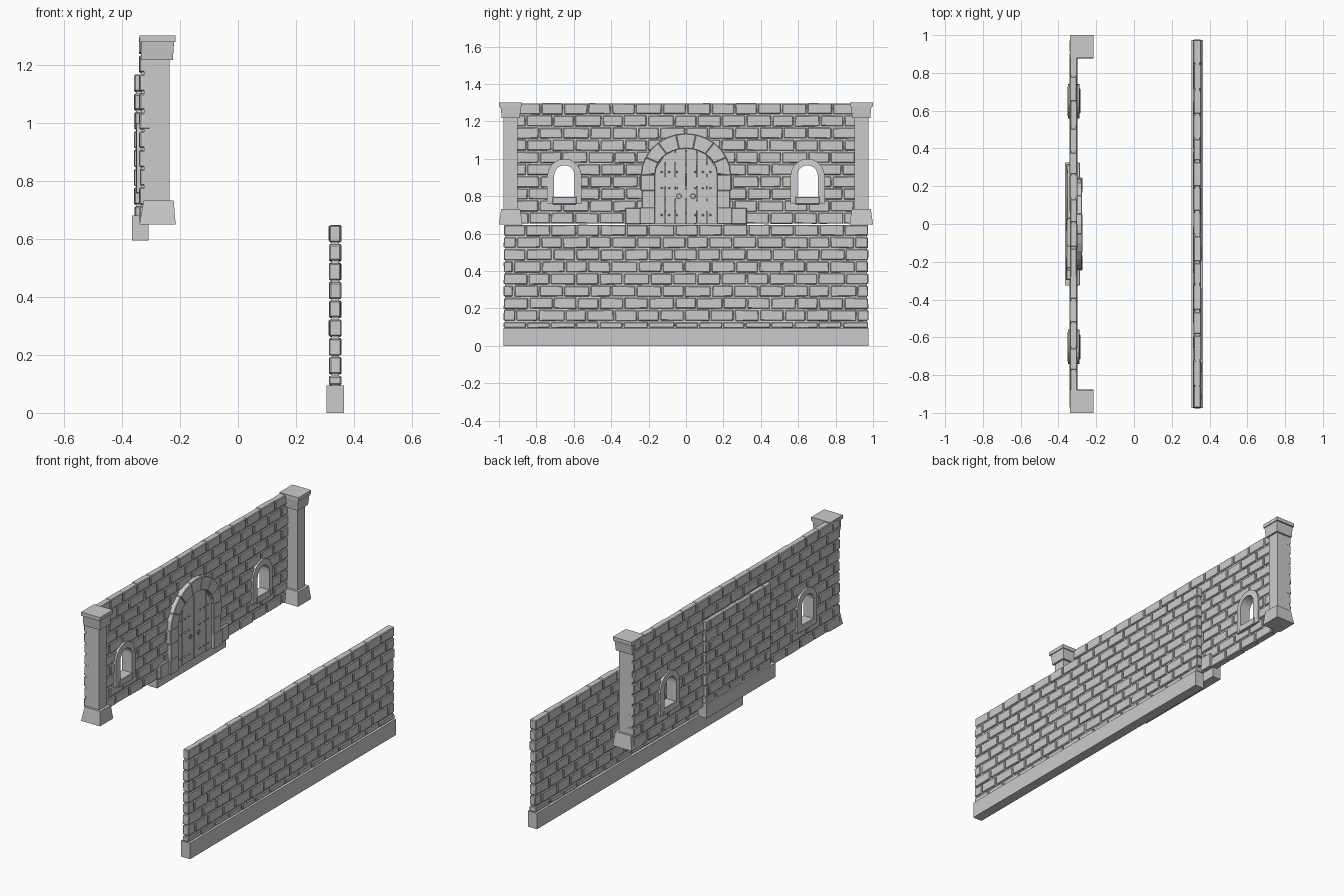
import bpy, bmesh, math, random
from mathutils import Matrix, Vector

random.seed(4)
cube = bpy.data.objects.get("Cube")
if cube:
    bpy.data.objects.remove(cube, do_unlink=True)

stone = bpy.data.materials.new("grey_stone")
stone.use_nodes = True
GREY = (0.6, 0.6, 0.6, 1)
stone.diffuse_color = GREY
stone.node_tree.nodes["Principled BSDF"].inputs["Base Color"].default_value = GREY

ROW = 0.065      # brick course height
LENGTH = 0.13    # brick length
GAP = 0.004      # half of a joint
WALL_X = -0.32   # centre plane of the gate wall


def prism(bm, outline, x0, x1):
    """Extrude a (y, z) outline along x."""
    a = [bm.verts.new((x0, y, z)) for y, z in outline]
    b = [bm.verts.new((x1, y, z)) for y, z in outline]
    bm.faces.new(a)
    bm.faces.new(b[::-1])
    for i in range(len(a)):
        j = (i + 1) % len(a)
        bm.faces.new((a[i], b[i], b[j], a[j]))


def rect(y0, y1, z0, z1):
    return [(y0, z0), (y1, z0), (y1, z1), (y0, z1)]


def finish(name, bm, bevel=0.0):
    bmesh.ops.recalc_face_normals(bm, faces=bm.faces)
    mesh = bpy.data.meshes.new(name)
    bm.to_mesh(mesh)
    bm.free()
    mesh.materials.append(stone)
    ob = bpy.data.objects.new(name, mesh)
    bpy.context.collection.objects.link(ob)
    if bevel:
        mod = ob.modifiers.new("worn_edges", 'BEVEL')
        mod.width = bevel
        mod.segments = 1
    return ob


def block(name, outline, x0, x1, bevel=0.0):
    bm = bmesh.new()
    prism(bm, outline, x0, x1)
    return finish(name, bm, bevel)


def brick_courses(name, cx, half, y0, y1, levels):
    """Staggered, slightly uneven bricks between successive heights."""
    bm = bmesh.new()
    for i, (z0, z1) in enumerate(zip(levels, levels[1:])):
        joints = [y0]
        y = y0 + LENGTH * (0.5 if i % 2 else 1)
        while y < y1 - 0.03:
            joints.append(y + random.uniform(-0.01, 0.01))
            y += LENGTH
        joints.append(y1)
        for a, b in zip(joints, joints[1:]):
            corners = rect(a + GAP, b - GAP, z0 + GAP, z1 - GAP)
            worn = [(y + random.uniform(-0.002, 0.002),
                     z + random.uniform(-0.002, 0.002)) for y, z in corners]
            prism(bm, worn, cx - half - random.uniform(-0.002, 0.002),
                  cx + half + random.uniform(-0.002, 0.002))
    return finish(name, bm, 0.004)


def arch(half, bottom, spring, top, steps=10, cy=0.0):
    """Open path up the right side, over an elliptical head, and down."""
    pts = [(cy + half, bottom)]
    for i in range(steps + 1):
        t = math.pi * i / steps
        pts.append((cy + half * math.cos(t), spring + (top - spring) * math.sin(t)))
    return pts + [(cy - half, bottom)]


def tapered_box(bm, low, high, z0, z1):
    """Box with different (x0, x1, y0, y1) rectangles at its two ends."""
    rings = []
    for (xa, xb, ya, yb), z in ((low, z0), (high, z1)):
        rings.append([bm.verts.new(p) for p in
                      ((xa, ya, z), (xb, ya, z), (xb, yb, z), (xa, yb, z))])
    bm.faces.new(rings[0])
    bm.faces.new(rings[1][::-1])
    for i in range(4):
        j = (i + 1) % 4
        bm.faces.new((rings[0][i], rings[0][j], rings[1][j], rings[1][i]))


# Low front wall on its plinth
block("front_wall_plinth", rect(-0.975, 0.975, 0, 0.095), 0.305, 0.365)
block("front_wall_mortar", rect(-0.968, 0.968, 0.09, 0.645), 0.322, 0.348)
brick_courses("front_wall_bricks", 0.335, 0.02, -0.978, 0.978,
              [0.092] + [0.13 + ROW * i for i in range(9)])

# Gate wall
gate = [block("gate_wall_mortar", rect(-0.968, 0.968, 0.655, 1.295),
              WALL_X - 0.013, WALL_X + 0.013),
        brick_courses("gate_wall_bricks", WALL_X, 0.02, -0.978, 0.978,
                      [0.65 + ROW * i for i in range(11)])]

# Cut both window openings through the gate wall
for side in (-1, 1):
    cutter = block("window_cutter", arch(0.07, 0.775, 0.91, 0.98, cy=side * 0.65),
                   WALL_X - 0.1, WALL_X + 0.1)
    cutter.hide_render = True
    for ob in gate:
        mod = ob.modifiers.new("opening", 'BOOLEAN')
        mod.operation = 'DIFFERENCE'
        mod.solver = 'EXACT'
        mod.object = cutter
        bpy.context.view_layer.objects.active = ob
        for m in list(ob.modifiers):
            bpy.ops.object.modifier_apply(modifier=m.name)
    bpy.data.objects.remove(cutter, do_unlink=True)

# Window surrounds and sills
for side, label in ((-1, "right"), (1, "left")):
    inner = arch(0.055, 0.795, 0.91, 0.965, cy=side * 0.65)
    outer = arch(0.092, 0.76, 0.905, 1.0, cy=side * 0.65)
    bm = bmesh.new()
    loops = [[bm.verts.new((x, y, z)) for y, z in path]
             for path, x in ((inner, -0.352), (outer, -0.35),
                             (outer, -0.29), (inner, -0.286))]
    for la, lb in zip(loops, loops[1:] + loops[:1]):
        for i in range(len(la)):
            j = (i + 1) % len(la)
            bm.faces.new((la[i], la[j], lb[j], lb[i]))
    finish("window_surround_" + label, bm)
    block("window_sill_" + label,
          rect(side * 0.65 - 0.065, side * 0.65 + 0.065, 0.757, 0.797),
          -0.352, -0.283, 0.003)

# Corner pillars with flared foot and stepped cap
for side, label in ((-1, "right"), (1, "left")):
    def plan(x0, x1, inner, outer):
        return (x0, x1, *sorted((side * inner, side * outer)))
    shaft = plan(-0.325, -0.237, 0.9, 0.975)
    foot = plan(-0.34, -0.215, 0.875, 1.0)
    foot_top = plan(-0.325, -0.222, 0.887, 0.988)
    cap_low = plan(-0.335, -0.225, 0.888, 0.985)
    cap_high = plan(-0.335, -0.22, 0.883, 0.992)
    plate = plan(-0.34, -0.215, 0.878, 1.0)
    bm = bmesh.new()
    for low, high, z0, z1 in ((shaft, shaft, 0.72, 1.23),
                              (foot, foot_top, 0.65, 0.733),
                              (cap_low, cap_high, 1.218, 1.283),
                              (plate, plate, 1.28, 1.302)):
        tapered_box(bm, low, high, z0, z1)
    finish("pillar_" + label, bm)

# Thickened brickwork and footing behind the doorway
block("rear_thickening_mortar", rect(-0.29, 0.31, 0.66, 1.165), -0.351, -0.32)
brick_courses("rear_thickening_bricks", -0.34, 0.017, -0.3, 0.32,
              [0.65 + ROW * i for i in range(9)])
block("doorway_footing", rect(-0.325, 0.325, 0.595, 0.68), -0.365, -0.308)

# Door surround: wedge stones over stacked jamb blocks
inner = arch(0.165, 0.9, 0.92, 1.055, 14)[1:-1]
outer = arch(0.24, 0.9, 0.91, 1.135, 14)[1:-1]
bm = bmesh.new()
for i in range(0, 14, 2):
    wedge = inner[i:i + 3] + outer[i:i + 3][::-1]
    prism(bm, wedge, -0.325, -0.274 + random.uniform(-0.004, 0.003))
for side in (-1, 1):
    for z0, z1, width in ((0.735, 0.83, 0.235), (0.83, 0.915, 0.242)):
        prism(bm, rect(*sorted((side * 0.165, side * width)), z0, z1), -0.325, -0.278)
    prism(bm, rect(*sorted((side * 0.165, side * 0.245)), 0.652, 0.74), -0.325, -0.273)
    prism(bm, rect(*sorted((side * 0.24, side * 0.325)), 0.652, 0.738), -0.325, -0.285)
finish("door_surround", bm, 0.003)

# Double door: planked leaves
head = [(y, 0.92 + 0.135 * math.sqrt(max(0, 1 - (y / 0.168) ** 2)))
        for y in [0.002 + 0.0545 * i for i in range(4)]]
bm = bmesh.new()
for side in (-1, 1):
    for (ya, za), (yb, zb) in zip(head, head[1:]):
        prism(bm, [(side * (ya + 0.001), 0.655), (side * (yb - 0.001), 0.655),
                   (side * (yb - 0.001), zb), (side * (ya + 0.001), za)],
              -0.325, -0.292)
finish("door_leaves", bm)

# Studs and ring handles
bm = bmesh.new()
turn = Matrix.Rotation(math.pi / 2, 4, 'Y')
for side in (-1, 1):
    for z in (0.7, 0.845, 0.93):
        for y in (0.05, 0.09, 0.13):
            bmesh.ops.create_cone(bm, cap_ends=True, segments=6, radius1=0.007,
                                  radius2=0.004, depth=0.01,
                                  matrix=Matrix.Translation((-0.289, side * y, z)) @ turn)
finish("door_studs", bm)
for side, label in ((-1, "right"), (1, "left")):
    bpy.ops.mesh.primitive_torus_add(
        major_segments=10, minor_segments=5, major_radius=0.011, minor_radius=0.003,
        location=(-0.287, side * 0.038, 0.8), rotation=(0, math.pi / 2, 0))
    bpy.context.object.name = "ring_handle_" + label
    bpy.context.object.data.materials.append(stone)
